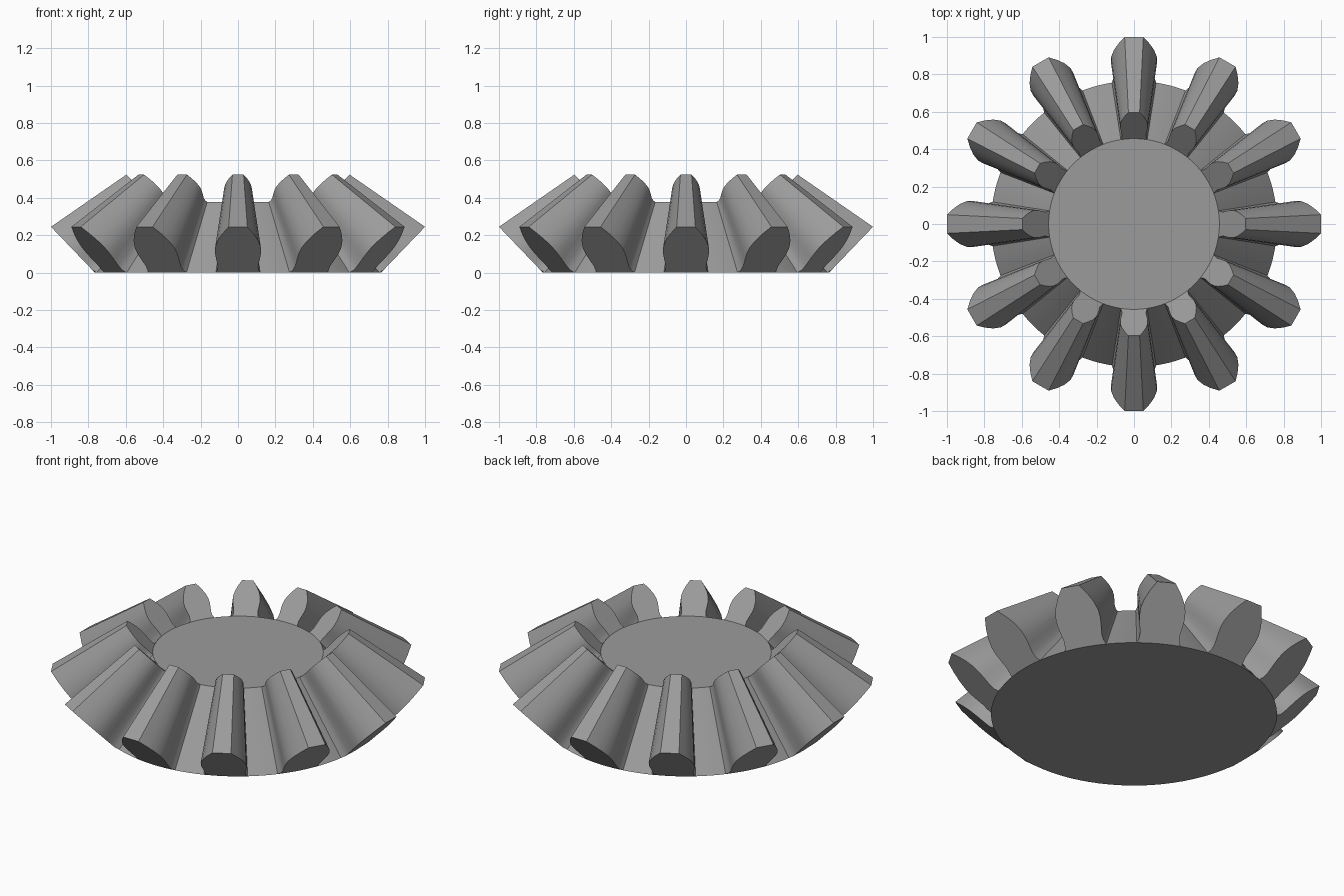
import bpy, bmesh, math
from mathutils import Vector, Matrix

if "Cube" in bpy.data.objects:
    bpy.data.objects.remove(bpy.data.objects["Cube"])

TEETH = 12
ROOT_R, TIP_R, TIP_Z = 0.765, 1.0, 0.245   # large end of the bevel
APEX = Vector((0, 0, 0.937))               # all tooth lines meet here
SMALL = 0.597                              # small end scale towards the apex
# tooth flank: (fraction from root to tip, half width)
FLANK = [(0.06, 0.110), (0.15, 0.108), (0.3, 0.117), (0.42, 0.123),
         (0.55, 0.122), (0.7, 0.108), (0.85, 0.083), (1.0, 0.050)]
HALF = math.asin(0.118 / ROOT_R)           # half angle of a tooth root
PITCH = 2 * math.pi / TEETH


def root(a):
    return Vector((ROOT_R * math.sin(a), ROOT_R * math.cos(a), 0))


def flank(side):
    return [Vector((side * w, ROOT_R + (TIP_R - ROOT_R) * s, TIP_Z * s)) for s, w in FLANK]


bm = bmesh.new()


def pair(p):
    """One vertex at the large end and its partner at the small end."""
    return bm.verts.new(p), bm.verts.new(APEX + (p - APEX) * SMALL)


def strip(line):
    for a, b in zip(line, line[1:]):
        bm.faces.new((a[0], b[0], b[1], a[1]))


# root circle: five points below each tooth, three more across each gap
teeth, gaps = [], []
for i in range(TEETH):
    turn = i * PITCH
    teeth.append([pair(root(turn + HALF * k / 2)) for k in range(-2, 3)])
    gaps.append([pair(root(turn + HALF + (PITCH - 2 * HALF) * k / 4)) for k in (1, 2, 3)])

rim = []
for i in range(TEETH):
    base, gap = teeth[i], gaps[i]
    rot = Matrix.Rotation(-i * PITCH, 4, 'Z')
    outline = [pair(rot @ p) for p in flank(-1) + flank(1)[::-1]]
    # tooth flanks and tip land
    strip([base[0]] + outline + [base[-1]])
    # cone surface in the gap to the next tooth
    strip([base[-1]] + gap + [teeth[(i + 1) % TEETH][0]])
    # tooth end faces
    loop = outline + base[::-1]
    bm.faces.new([v[0] for v in loop])
    bm.faces.new([v[1] for v in loop[::-1]])
    rim += base + gap

# flat bottom and top discs
bm.faces.new([v[0] for v in rim])
bm.faces.new([v[1] for v in rim[::-1]])
bmesh.ops.recalc_face_normals(bm, faces=bm.faces[:])

mesh = bpy.data.meshes.new("bevel_gear")
bm.to_mesh(mesh)
bm.free()
gear = bpy.data.objects.new("bevel_gear", mesh)
bpy.context.collection.objects.link(gear)

steel = bpy.data.materials.new("grey_steel")
steel.diffuse_color = (0.33, 0.33, 0.33, 1)
steel.use_nodes = True
steel.node_tree.nodes["Principled BSDF"].inputs["Base Color"].default_value = steel.diffuse_color
mesh.materials.append(steel)

bpy.context.view_layer.objects.active = gear
gear.select_set(True)
bpy.ops.object.shade_smooth_by_angle(angle=math.radians(25))
